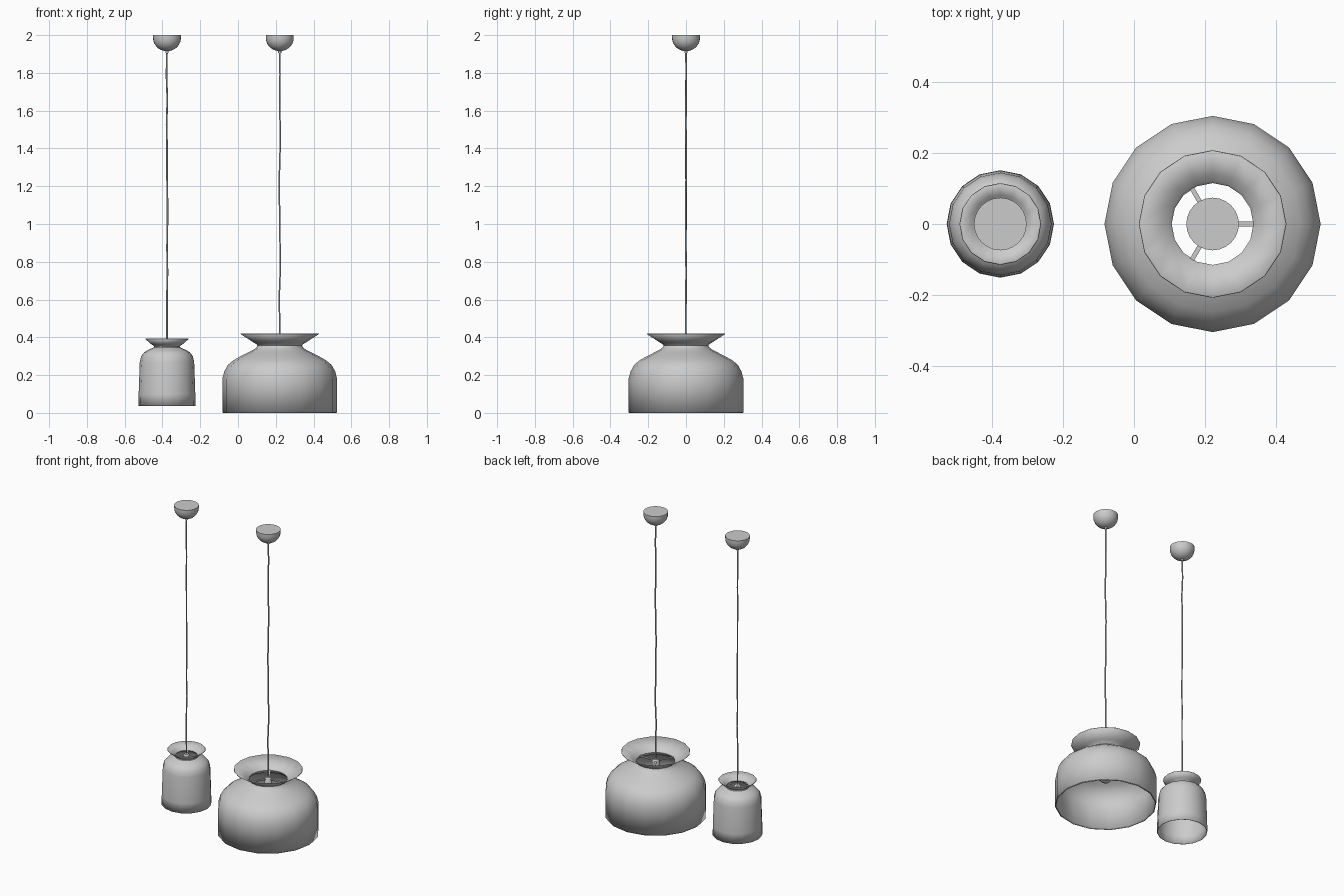
import bpy, bmesh, math, random
from mathutils import Vector, Matrix

if "Cube" in bpy.data.objects:
    bpy.data.objects.remove(bpy.data.objects["Cube"])

random.seed(4)


def finish(name, bm, angle=40):
    bmesh.ops.remove_doubles(bm, verts=bm.verts, dist=1e-5)
    bmesh.ops.recalc_face_normals(bm, faces=bm.faces)
    me = bpy.data.meshes.new(name)
    bm.to_mesh(me)
    bm.free()
    ob = bpy.data.objects.new(name, me)
    bpy.context.collection.objects.link(ob)
    bpy.ops.object.select_all(action='DESELECT')
    ob.select_set(True)
    bpy.context.view_layer.objects.active = ob
    bpy.ops.object.shade_smooth_by_angle(angle=math.radians(angle))
    return ob


def lathe(name, cx, profile, sides, angle=40):
    """Revolve (radius, z) points around the vertical axis at x = cx."""
    bm = bmesh.new()
    vs = [bm.verts.new((cx + r, 0, z)) for r, z in profile]
    es = [bm.edges.new(p) for p in zip(vs, vs[1:])]
    bmesh.ops.spin(bm, geom=vs + es, cent=(cx, 0, 0), axis=(0, 0, 1),
                   angle=math.tau, steps=sides, use_duplicate=False)
    return finish(name, bm, angle)


def dome(r, z_rim, height, steps=7):
    """Quarter-round profile from the rim down to the axis."""
    return [(r * math.cos(t), z_rim - height * math.sin(t))
            for t in (i * math.pi / 2 / steps for i in range(steps + 1))]


def pendant(label, cx, shade, neck_r, neck_z):
    # thin shade with flared collar
    ob = lathe(label + "_shade", cx, shade, 16)
    sol = ob.modifiers.new("thickness", 'SOLIDIFY')
    sol.thickness = 0.003
    sol.offset = -1

    # ceiling canopy: flat top, rounded underside
    lathe(label + "_canopy", cx, [(0, 2.0), (0.074, 2.0)] + dome(0.074, 1.985, 0.07), 24)
    lathe(label + "_cord_grip", cx,
          [(0, 1.93), (0.008, 1.93), (0.008, 1.905), (0, 1.905)], 10)

    # slightly wavy cord
    cu = bpy.data.curves.new(label + "_cord", 'CURVE')
    cu.dimensions = '3D'
    cu.bevel_depth = 0.0045
    cu.bevel_resolution = 1
    cu.use_fill_caps = True
    sp = cu.splines.new('POLY')
    n = 12
    sp.points.add(n)
    for i, p in enumerate(sp.points):
        w = 0.003 if 0 < i < n else 0
        z = neck_z + (1.92 - neck_z) * i / n
        p.co = (cx + random.uniform(-w, w), random.uniform(-w, w) * 0.5, z, 1)
    bpy.context.collection.objects.link(bpy.data.objects.new(label + "_cord", cu))

    # three-armed bracket in the neck
    bm = bmesh.new()
    for k in range(3):
        m = (Matrix.Translation((cx, 0, neck_z)) @ Matrix.Rotation(k * math.tau / 3, 4, 'Z')
             @ Matrix.Translation((neck_r / 2, 0, 0))
             @ Matrix.Diagonal((neck_r, 0.013, 0.006, 1)))
        bmesh.ops.create_cube(bm, size=1, matrix=m)
    me_ob = finish(label + "_bracket", bm)

    # lamp holder and bulb
    top = neck_z + 0.012
    lathe(label + "_lamp_holder", cx,
          [(0, top), (0.014, top), (0.022, neck_z), (0.022, 0.255), (0, 0.255)], 16)
    bulb = [(0, 0.265), (0.015, 0.265), (0.022, 0.245), (0.036, 0.22)]
    lathe(label + "_bulb", cx, bulb + dome(0.042, 0.197, 0.042), 16, 60)


pendant("large", 0.221,
        [(0.301, 0.003), (0.301, 0.18), (0.291, 0.218), (0.272, 0.252), (0.245, 0.275),
         (0.208, 0.296), (0.165, 0.318), (0.135, 0.333), (0.119, 0.347), (0.115, 0.357),
         (0.122, 0.366), (0.14, 0.377), (0.206, 0.42)], 0.115, 0.357)
# bottom hem brings the large shade to the floor
lathe("large_shade_hem", 0.221,
      [(0.301, 0.003), (0.301, 0.0), (0.298, 0.0), (0.298, 0.003)], 16)

pendant("small", -0.376,
        [(0.151, 0.036), (0.15, 0.1), (0.144, 0.27), (0.136, 0.302), (0.12, 0.322),
         (0.097, 0.335), (0.08, 0.342), (0.07, 0.347), (0.068, 0.352), (0.074, 0.358),
         (0.084, 0.364), (0.115, 0.391)], 0.068, 0.35)
